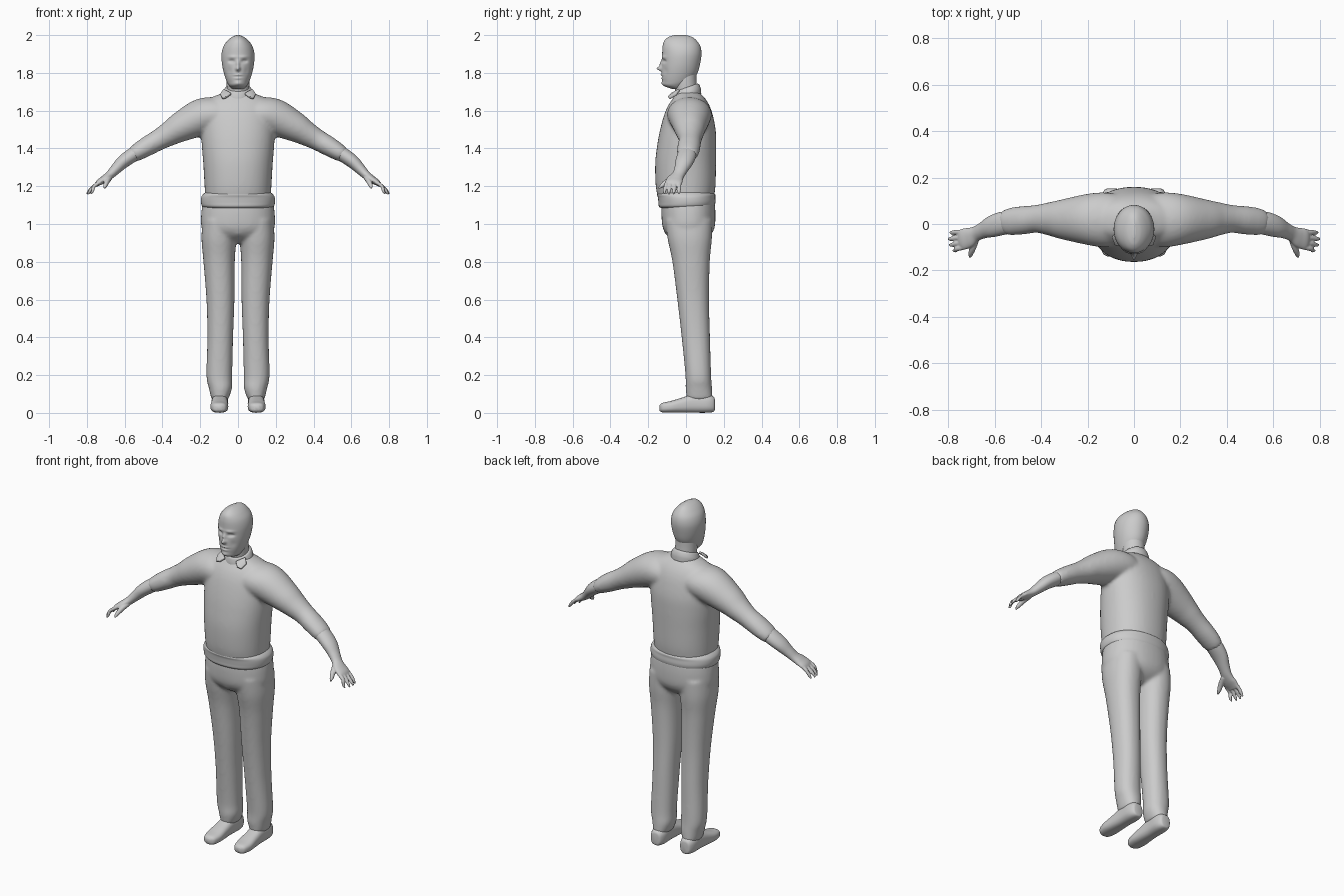
import bpy, bmesh, math
from mathutils import Vector

grey = bpy.data.materials.new("plain grey")
grey.diffuse_color = (0.6, 0.6, 0.6, 1)


def spline(rows, steps):
    """Catmull-Rom through rows of numbers."""
    out = []
    for i in range(len(rows) - 1):
        p0, p1 = rows[max(i - 1, 0)], rows[i]
        p2, p3 = rows[i + 1], rows[min(i + 2, len(rows) - 1)]
        for k in range(steps):
            t = k / steps
            out.append([0.5 * (2 * b + (c - a) * t + (2 * a - 5 * b + 4 * c - d) * t * t
                               + (3 * b - a - 3 * c + d) * t ** 3)
                        for a, b, c, d in zip(p0, p1, p2, p3)])
    return out + [list(rows[-1])]


def loft(bm, rows, axis="Z", n=40, steps=6, power=2.0, side=1):
    """Skin rounded sections (x, y, z, half width, half depth) along a path."""
    rows = spline(rows, steps)
    pts = [Vector(r[:3]) for r in rows]
    rings = []
    for i, r in enumerate(rows):
        u, v = Vector((1, 0, 0)), Vector((0, 1, 0))
        if axis == "Y":
            v = Vector((0, 0, 1))
        elif axis == "path":
            t = (pts[min(i + 1, len(pts) - 1)] - pts[max(i - 1, 0)]).normalized()
            v = t.cross(Vector((0, 1, 0))).normalized()
            u = v.cross(t)
        ring = []
        for k in range(n):
            a = 2 * math.pi * k / n
            c, s = math.cos(a), math.sin(a)
            c = math.copysign(abs(c) ** (2 / power), c)
            s = math.copysign(abs(s) ** (2 / power), s)
            p = pts[i] + u * c * max(r[3], 0.002) + v * s * max(r[4], 0.002)
            ring.append(bm.verts.new((p.x * side, p.y, p.z)))
        rings.append(ring)
    for a, b in zip(rings, rings[1:]):
        for k in range(n):
            bm.faces.new((a[k], a[(k + 1) % n], b[(k + 1) % n], b[k]))
    bm.faces.new(rings[0])
    bm.faces.new(rings[-1])


def finish(bm, name, voxel=0, smooth=0):
    """Turn the bmesh into an object; optionally melt its pieces together."""
    bmesh.ops.recalc_face_normals(bm, faces=bm.faces)
    me = bpy.data.meshes.new(name)
    bm.to_mesh(me)
    bm.free()
    me.materials.append(grey)
    ob = bpy.data.objects.new(name, me)
    bpy.context.collection.objects.link(ob)
    me.shade_smooth()
    if voxel:
        m = ob.modifiers.new("melt", "REMESH")
        m.mode, m.voxel_size, m.use_smooth_shade = "VOXEL", voxel, True
    if smooth:
        m = ob.modifiers.new("soften", "SMOOTH")
        m.factor, m.iterations = 0.5, smooth
    return ob


# sweater: body and both sleeves
bm = bmesh.new()
loft(bm, [(0, 0, 1.12, .172, .145), (0, -.002, 1.2, .177, .158), (0, -.002, 1.32, .184, .161),
          (0, .004, 1.42, .192, .156), (0, .01, 1.5, .195, .147), (0, .013, 1.58, .192, .128),
          (0, .015, 1.63, .18, .108), (0, .016, 1.665, .15, .085), (0, .012, 1.69, .09, .065),
          (0, .008, 1.705, .06, .05)], power=2.2)
for s in (1, -1):
    loft(bm, [(.06, .015, 1.575, .11, .085), (.13, .018, 1.58, .118, .092),
              (.2, .02, 1.563, .11, .097), (.3, .02, 1.515, .088, .08),
              (.36, .022, 1.48, .073, .066), (.42, .022, 1.446, .06, .056),
              (.48, .016, 1.412, .061, .052), (.53, .01, 1.382, .059, .046),
              (.56, .004, 1.363, .052, .039)], axis="path", side=s)
finish(bm, "sweater", .01, 6)

# rolled hem round the waist
bm = bmesh.new()
loft(bm, [(0, .0, 1.085, .175, .135), (0, .003, 1.095, .19, .147), (0, .005, 1.115, .196, .151),
          (0, .003, 1.14, .195, .152), (0, .001, 1.155, .187, .154), (0, 0, 1.167, .174, .145)],
     n=64, power=2.2)
finish(bm, "sweater_hem")

# trousers: hips and both legs
bm = bmesh.new()
loft(bm, [(0, .012, 1.12, .186, .14), (0, .013, 1.05, .195, .143), (0, .014, .98, .192, .137),
          (0, .015, .935, .15, .11), (0, .018, .9, .07, .06)], power=2.2)
for s in (1, -1):
    loft(bm, [(.098, .015, 1.02, .09, .125), (.101, .02, .92, .092, .117),
              (.1, .027, .8, .083, .099), (.093, .038, .6, .074, .084),
              (.094, .052, .4, .068, .075), (.099, .065, .2, .068, .068),
              (.093, .068, .13, .061, .07), (.096, .073, .07, .044, .068)],
         side=s, power=2.2)
# fly bulge
loft(bm, [(0, -.095, 1.04, .03, .025), (0, -.098, .99, .04, .025), (0, -.09, .945, .025, .02)])
finish(bm, "trousers", .01, 5)

# shoes
for s, label in ((1, "left"), (-1, "right")):
    bm = bmesh.new()
    loft(bm, [(.096, .153, .042, .014, .022), (.096, .146, .046, .032, .04),
              (.096, .11, .05, .044, .049), (.097, .04, .05, .043, .049),
              (.098, -.02, .041, .045, .04), (.099, -.08, .032, .047, .031),
              (.099, -.125, .028, .036, .025), (.099, -.14, .026, .015, .014)],
         axis="Y", side=s, power=2.6)
    finish(bm, label + "_shoe")

# forearms with hands: palm, four fingers, thumb
for s, label in ((1, "left"), (-1, "right")):
    bm = bmesh.new()
    loft(bm, [(.5, .012, 1.4, .046, .036), (.56, .004, 1.364, .05, .038),
              (.61, -.01, 1.328, .047, .035), (.65, -.027, 1.288, .036, .028),
              (.68, -.042, 1.258, .033, .023), (.71, -.058, 1.236, .043, .02),
              (.737, -.066, 1.219, .045, .016), (.752, -.07, 1.205, .038, .01)],
         axis="path", side=s, n=32)
    for base, tip, tx in ((-.034, -.037, .793), (-.056, -.064, .8),
                          (-.078, -.09, .795), (-.1, -.114, .78)):
        loft(bm, [(.73, base, 1.222, .011, .01), (.762, (base + tip) / 2, 1.2, .0105, .0095),
                  (tx - .01, tip, 1.174, .009, .008), (tx, tip, 1.157, .004, .004)],
             axis="path", side=s, n=12, steps=4)
    loft(bm, [(.68, -.06, 1.246, .016, .016), (.693, -.1, 1.225, .015, .014),
              (.703, -.128, 1.203, .011, .011), (.707, -.145, 1.188, .004, .004)],
         axis="path", side=s, n=12, steps=4)
    finish(bm, label + "_forearm_and_hand", .004, 2)

# neck
bm = bmesh.new()
loft(bm, [(0, .012, 1.63, .07, .06), (0, .002, 1.7, .06, .059), (0, -.004, 1.75, .06, .06),
          (0, -.005, 1.8, .06, .06)])
finish(bm, "neck")

# head, with the face pushed in and out by soft bumps
bm = bmesh.new()
loft(bm, [(0, -.04, 1.715, .03, .035), (0, -.055, 1.732, .047, .062), (0, -.046, 1.755, .06, .079),
          (0, -.034, 1.8, .075, .095), (0, -.026, 1.85, .085, .101), (0, -.022, 1.9, .087, .104),
          (0, -.024, 1.94, .077, .1), (0, -.029, 1.97, .056, .086), (0, -.03, 1.99, .032, .062),
          (0, -.03, 2.0, .008, .03)], n=112, steps=10)
# bump: side offset, height, width, tallness, push (negative is outwards)
bumps = [(0, 1.822, .011, .011, -.024), (0, 1.845, .009, .02, -.012),
         (.034, 1.862, .015, .008, .013), (.034, 1.862, .007, .004, -.005),
         (.03, 1.884, .022, .007, -.005), (0, 1.789, .02, .004, -.006),
         (0, 1.78, .024, .003, .004), (0, 1.771, .017, .004, -.005),
         (0, 1.745, .02, .011, -.006), (.045, 1.81, .014, .02, .004)]
for v in bm.verts:
    if v.co.y < -.05:
        x, z = v.co.x, v.co.z
        for bx, bz, w, h, push in bumps:
            for c in {bx, -bx}:
                v.co.y += push * math.exp(-((x - c) / w) ** 2 - ((z - bz) / h) ** 2)
finish(bm, "head")

# shirt collar: band rising to the back, and two points at the front
bm = bmesh.new()
loft(bm, [(0, .006, 1.66, .08, .075), (0, .004, 1.69, .08, .074), (0, .002, 1.715, .07, .067),
          (0, .0, 1.722, .062, .06)], n=48)
for v in bm.verts:
    v.co.z += .35 * v.co.y
finish(bm, "collar_band")
for s, label in ((1, "left"), (-1, "right")):
    bm = bmesh.new()
    corners = [(.035, -.072, 1.69), (.075, -.035, 1.712), (.094, -.055, 1.685),
               (.082, -.088, 1.664), (.06, -.094, 1.672)]
    bm.faces.new([bm.verts.new((x * s, y, z)) for x, y, z in corners])
    ob = finish(bm, label + "_collar_point")
    m = ob.modifiers.new("cloth", "SOLIDIFY")
    m.thickness, m.offset = .014, 0
    m = ob.modifiers.new("rounded", "BEVEL")
    m.width, m.segments = .004, 2
